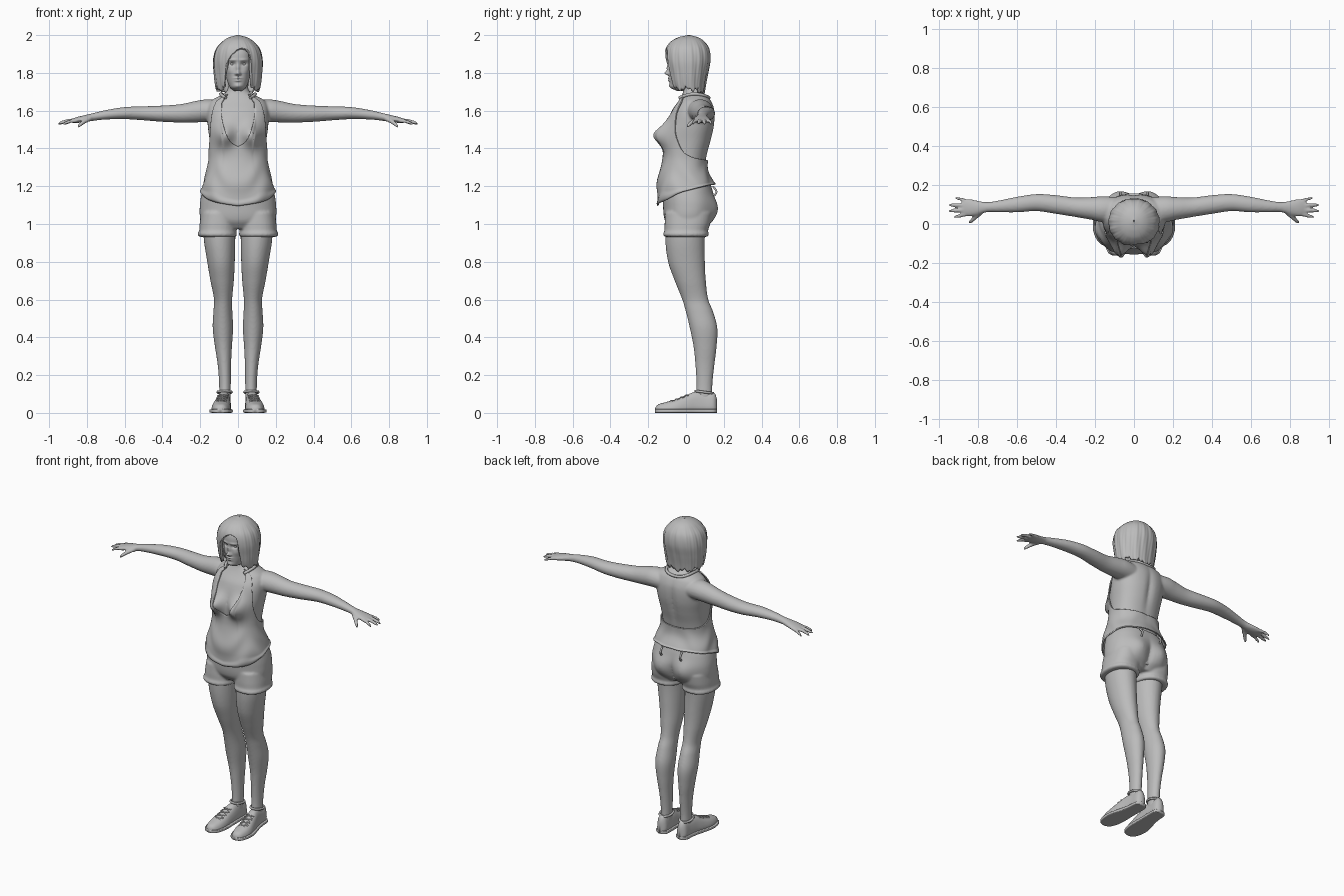
import bpy, bmesh, math
from mathutils import Vector

if "Cube" in bpy.data.objects:
    bpy.data.objects.remove(bpy.data.objects["Cube"])

grey = bpy.data.materials.new("plain_grey")
grey.use_nodes = True
grey.diffuse_color = (0.5, 0.5, 0.5, 1)
grey.node_tree.nodes["Principled BSDF"].inputs["Base Color"].default_value = (0.5, 0.5, 0.5, 1)


# ---- helpers ----
def spline(rows, k):
    """Smoothly interpolate table rows keyed by their first column."""
    k = min(max(k, rows[0][0]), rows[-1][0])
    i = max(j for j in range(len(rows) - 1) if rows[j][0] <= k)
    lo, hi = rows[i], rows[i + 1]
    before, after = rows[max(i - 1, 0)], rows[min(i + 2, len(rows) - 1)]
    h = hi[0] - lo[0]
    t = (k - lo[0]) / h
    out = []
    for c in range(1, len(lo)):
        m0 = (hi[c] - before[c]) / (hi[0] - before[0]) * h
        m1 = (after[c] - lo[c]) / (after[0] - lo[0]) * h
        d = hi[c] - lo[c]
        out.append(lo[c] + t * (m0 + t * (3 * d - 2 * m0 - m1 + t * (m0 + m1 - 2 * d))))
    return out


def oval(a, rx, front, back, e=2.3):
    """Rounded section; angle zero faces the front."""
    s, c = math.sin(a), math.cos(a)
    x = rx * math.copysign(abs(s) ** (2 / e), s)
    y = (front + back) / 2 - (back - front) / 2 * math.copysign(abs(c) ** (2 / e), c)
    return x, y


def bump(x, z, x0, z0, sx, sz):
    return math.exp(-((x - x0) / sx) ** 2 - ((z - z0) / sz) ** 2)


def ramp(v, lo, hi):
    t = min(max((v - lo) / (hi - lo), 0), 1)
    return t * t * (3 - 2 * t)


def grid(bm, func, steps, n, caps=True):
    """Sweep func(t, angle), with t from 0 to 1, into a tube."""
    rings = [[bm.verts.new(func(i / steps, math.tau * j / n)) for j in range(n)]
             for i in range(steps + 1)]
    for up, down in zip(rings, rings[1:]):
        for j in range(n):
            q = (j + 1) % n
            bm.faces.new((up[j], down[j], down[q], up[q]))
    if caps:
        bm.faces.new(rings[0])
        bm.faces.new(rings[-1])


def table_tube(bm, rows, section, steps, n):
    lo, hi = rows[0][0], rows[-1][0]
    grid(bm, lambda t, a: section(lo + (hi - lo) * t, a), steps, n)


def finish(bm, name, closed=True, voxel=0, smooth=0):
    if closed:
        bmesh.ops.recalc_face_normals(bm, faces=bm.faces)
    mesh = bpy.data.meshes.new(name)
    bm.to_mesh(mesh)
    bm.free()
    mesh.materials.append(grey)
    mesh.polygons.foreach_set("use_smooth", [True] * len(mesh.polygons))
    ob = bpy.data.objects.new(name, mesh)
    bpy.context.collection.objects.link(ob)
    if voxel:
        mod = ob.modifiers.new("blend", "REMESH")
        mod.mode, mod.voxel_size, mod.use_smooth_shade = "VOXEL", voxel, True
        mod = ob.modifiers.new("soften", "SMOOTH")
        mod.factor, mod.iterations = 0.5, smooth
    return ob


def cord(name, points, radius):
    curve = bpy.data.curves.new(name, "CURVE")
    curve.dimensions, curve.bevel_depth, curve.bevel_resolution = "3D", radius, 1
    curve.resolution_u, curve.use_fill_caps = 6, True
    line = curve.splines.new("NURBS")
    line.points.add(len(points) - 1)
    for p, co in zip(line.points, points):
        p.co = (*co, 1)
    line.use_endpoint_u, line.order_u = True, 3
    curve.materials.append(grey)
    ob = bpy.data.objects.new(name, curve)
    bpy.context.collection.objects.link(ob)


# ---- body: torso, arms, hands and legs blended together ----
TORSO = [(1.0, .175, -.1, .12), (1.1, .175, -.115, .14), (1.2, .155, -.12, .12),
         (1.28, .147, -.12, .1), (1.36, .145, -.112, .11), (1.44, .15, -.108, .132),
         (1.52, .16, -.1, .15), (1.6, .163, -.075, .152), (1.65, .145, -.04, .135),
         (1.675, .105, -.025, .115), (1.7, .06, -.015, .085), (1.78, .052, -.015, .075)]


def torso_point(z, a, off=0):
    rx, front, back = spline(TORSO, z)
    x, y = oval(a, rx + off, front - off, back + off)
    lift = max(math.cos(a), 0) ** .5
    y -= .068 * lift * bump(abs(x), z, .075, 1.47, .05, .055)
    y -= .012 * (1 - lift) * bump(x, z, 0, 1.5, .02, .12)
    return x, y, z


LEG = [(.06, .07, .03, .05, .14), (.15, .069, .031, .055, .14), (.25, .072, .035, .05, .15),
       (.35, .077, .045, .04, .162), (.45, .08, .054, .02, .166), (.54, .08, .05, -.002, .142),
       (.6, .079, .048, -.02, .118), (.7, .084, .062, -.06, .105), (.8, .09, .073, -.095, .1),
       (.93, .098, .084, -.11, .1), (1.03, .096, .083, -.1, .11)]
ARM = [(.06, .075, 1.595, .06, .055), (.16, .076, 1.6, .066, .06), (.22, .08, 1.595, .058, .057),
       (.3, .086, 1.586, .05, .049), (.4, .1, 1.584, .048, .043), (.5, .11, 1.586, .044, .037),
       (.6, .1, 1.587, .04, .032), (.7, .09, 1.578, .03, .025), (.76, .086, 1.568, .026, .021),
       (.8, .083, 1.56, .036, .019), (.85, .084, 1.551, .045, .016), (.88, .085, 1.546, .04, .011)]
FINGERS = [((.86, .05, 1.546), (.93, .034, 1.525), .0105),
           ((.86, .073, 1.548), (.957, .066, 1.528), .0115),
           ((.86, .096, 1.548), (.955, .098, 1.527), .0115),
           ((.85, .116, 1.548), (.925, .137, 1.525), .01),
           ((.785, .062, 1.556), (.85, .003, 1.512), .014)]

body = bmesh.new()
table_tube(body, TORSO, torso_point, 80, 64)
for side in (1, -1):
    def leg_point(z, a):
        cx, rx, front, back = spline(LEG, z)
        x, y = oval(a, rx, front, back, 2)
        return side * (cx + x), y, z

    def arm_point(k, a):
        cy, cz, ry, rz = spline(ARM, k)
        return side * k, cy + ry * math.cos(a), cz + rz * math.sin(a)

    table_tube(body, LEG, leg_point, 70, 32)
    table_tube(body, ARM, arm_point, 60, 32)
    for base, tip, r in FINGERS:
        b, d = Vector(base), Vector(tip) - Vector(base)
        u = d.normalized().cross(Vector((0, 0, 1)))
        w = u.cross(d.normalized())

        def finger_point(t, a):
            rr = r * (1.05 - .25 * t) * math.sqrt(max(1.01 - t ** 8, .02))
            p = b + d * t + (u * math.cos(a) + w * math.sin(a)) * rr
            return side * p.x, p.y, p.z + .006 * math.sin(math.pi * t)
        grid(body, finger_point, 14, 12)
finish(body, "body", voxel=.007, smooth=3)

# ---- head with a modelled face ----
HEAD = [(1.705, .022, -.05, .05), (1.72, .04, -.077, .055), (1.74, .051, -.084, .07),
        (1.78, .064, -.088, .09), (1.84, .075, -.09, .1), (1.88, .077, -.096, .105),
        (1.92, .074, -.09, .105), (1.96, .055, -.065, .085), (1.98, .02, -.02, .04)]
# offset sideways, height, spread sideways, spread in height, depth
FACE = [(0, 1.798, .011, .011, .022), (0, 1.825, .009, .024, .013), (.011, 1.794, .006, .006, .007),
        (.03, 1.847, .016, .01, -.012), (.03, 1.868, .024, .007, .005),
        (0, 1.772, .019, .0055, .009), (0, 1.759, .016, .0055, .009),
        (0, 1.731, .02, .012, .008), (.045, 1.81, .02, .02, .005)]


def head_point(z, a):
    x, y = oval(a, *spline(HEAD, z))
    if math.cos(a) > 0:
        y -= sum(f[4] * bump(abs(x), z, *f[:4]) for f in FACE) * ramp(math.cos(a), 0, .4)
    return x, y, z


head = bmesh.new()
table_tube(head, HEAD, head_point, 100, 112)
for side in (1, -1):
    ball = bmesh.ops.create_uvsphere(head, u_segments=20, v_segments=12, radius=.0125)
    bmesh.ops.translate(head, verts=ball["verts"], vec=(side * .03, -.065, 1.847))
finish(head, "head")

# ---- bobbed hair with a side parting ----
HAIR = [(1.67, .108, -.06, .095), (1.74, .121, -.088, .105), (1.8, .128, -.1, .117),
        (1.87, .13, -.113, .13), (1.93, .114, -.106, .122), (1.97, .078, -.075, .093),
        (1.99, .044, -.035, .06), (2.0, .004, .01, .02)]


def hair_point(t, a):
    d = a if a < math.pi else a - math.tau
    hairline = 1.93 - .1 * (abs(d - .18) / .7) ** 2.2
    ends = 1.715 - .015 * ramp(abs(d), 1.5, 3) + .009 * math.sin(9 * d + 1) + .006 * math.sin(23 * d)
    low = hairline + (ends - hairline) * ramp(abs(d), .48, .66)
    z = 2 - (2 - low) * t ** 1.5
    x, y = oval(a, *spline(HAIR, z), 2.1)
    wave = 1 + ramp(2 - z, 0, .08) * (.012 * math.sin(15 * d + 14 * z) + .006 * math.sin(37 * d))
    return x * wave, y * wave, z


hair = bmesh.new()
grid(hair, hair_point, 36, 160, caps=False)
finish(hair, "hair", closed=False).modifiers.new("thickness", "SOLIDIFY").thickness = .018

# ---- sleeveless top with low back ----
NECKLINE = [(0, 1.41), (14, 1.445), (25, 1.54), (31, 1.67), (43, 1.67), (50, 1.58),
            (65, 1.46), (85, 1.38), (110, 1.35), (180, 1.335)]
HEM = [(0, 1.095), (45, 1.125), (90, 1.175), (130, 1.2), (180, 1.21)]


def shirt_point(t, a):
    d = math.degrees(min(a, math.tau - a))
    high, low = spline(NECKLINE, d)[0], spline(HEM, d)[0]
    z = high + (low - high) * t
    off = .011 + .024 * ramp(-z, -1.36, -1.18)
    off += .003 * math.sin(40 * z + 3 * math.cos(a * 3)) * ramp(-z, -1.4, -1.2)
    off += .005 * ramp(t, .9, .96) * (1 - ramp(t, .97, 1))
    return torso_point(z, a, off)


shirt = bmesh.new()
grid(shirt, shirt_point, 50, 160, caps=False)
finish(shirt, "tank_top", closed=False).modifiers.new("thickness", "SOLIDIFY").thickness = .007
half = [(.066, -.035, 1.668), (.09, .0, 1.683), (.092, .05, 1.69), (.075, .1, 1.68), (.035, .122, 1.668)]
cord("neck_strap", half + [(-x, y, z) for x, y, z in reversed(half)], .009)

# ---- shorts ----
PELVIS = [(.975, .16, -.08, .1), (1.02, .197, -.112, .135), (1.1, .202, -.122, .152),
          (1.17, .19, -.125, .142), (1.22, .172, -.12, .128)]
CUFF = [(.932, .107, .096, -.112, .112), (.94, .109, .103, -.12, .12), (.952, .109, .103, -.12, .12),
        (.962, .107, .099, -.114, .116), (1.0, .105, .098, -.113, .128), (1.06, .1, .096, -.11, .14)]


def pelvis_point(z, a):
    x, y = oval(a, *spline(PELVIS, z))
    if math.cos(a) < 0:
        y += .026 * bump(abs(x), z, .085, 1.07, .06, .07) * ramp(-math.cos(a), 0, .3)
        y -= .014 * bump(x, z, 0, 1.03, .02, .08)
    return x, y, z


shorts = bmesh.new()
table_tube(shorts, PELVIS, pelvis_point, 40, 64)
for side in (1, -1):
    def cuff_point(z, a):
        cx, rx, front, back = spline(CUFF, z)
        x, y = oval(a, rx, front, back)
        return side * (cx + x), y, z
    table_tube(shorts, CUFF, cuff_point, 24, 48)
finish(shorts, "shorts", voxel=.007, smooth=3)
for x in (-.07, .07):
    cord("belt_loop", [(x, .142, 1.2), (x, .16, 1.18), (x, .162, 1.165), (x, .15, 1.15)], .006)

# ---- shoes ----
SHOE = [(-.163, .092, .012, .026), (-.152, .092, .034, .042), (-.11, .091, .052, .056),
        (-.06, .089, .057, .07), (0, .083, .05, .093), (.05, .076, .043, .112),
        (.1, .072, .039, .11), (.145, .071, .036, .11), (.158, .071, .026, .095), (.165, .071, .012, .07)]
for side in (1, -1):
    def shoe_point(k, a):
        cx, w, h = spline(SHOE, k)
        x, y = oval(a, w, 0, h, 2.7)
        return side * (cx + x * (1.04 - .38 * y / h)), k, y

    def sole_point(k, a):
        cx, w, h = spline(SHOE, k)
        x, y = oval(a, w + .004, 0, .02, 6)
        return side * (cx + x), k, y

    label = "left" if side > 0 else "right"
    for part, section in (("shoe", shoe_point), ("sole", sole_point)):
        bm = bmesh.new()
        table_tube(bm, SHOE, section, 36, 32)
        finish(bm, label + "_" + part)
    for i in range(4):
        y = .01 - .026 * i
        for s in (1, -1):
            cx, w, h = spline(SHOE, y)
            cord(label + "_lace", [(side * cx - s * .027, y, h - .006), (side * cx, y - .01, h + .004),
                                   (side * cx + s * .027, y - .02, h - .014)], .0035)
    collar = [(side * .071 + .037 * math.sin(a), .097 - .047 * math.cos(a), .11 + .006 * math.cos(a))
              for a in (math.tau * i / 16 for i in range(18))]
    cord(label + "_shoe_collar", collar, .007)
